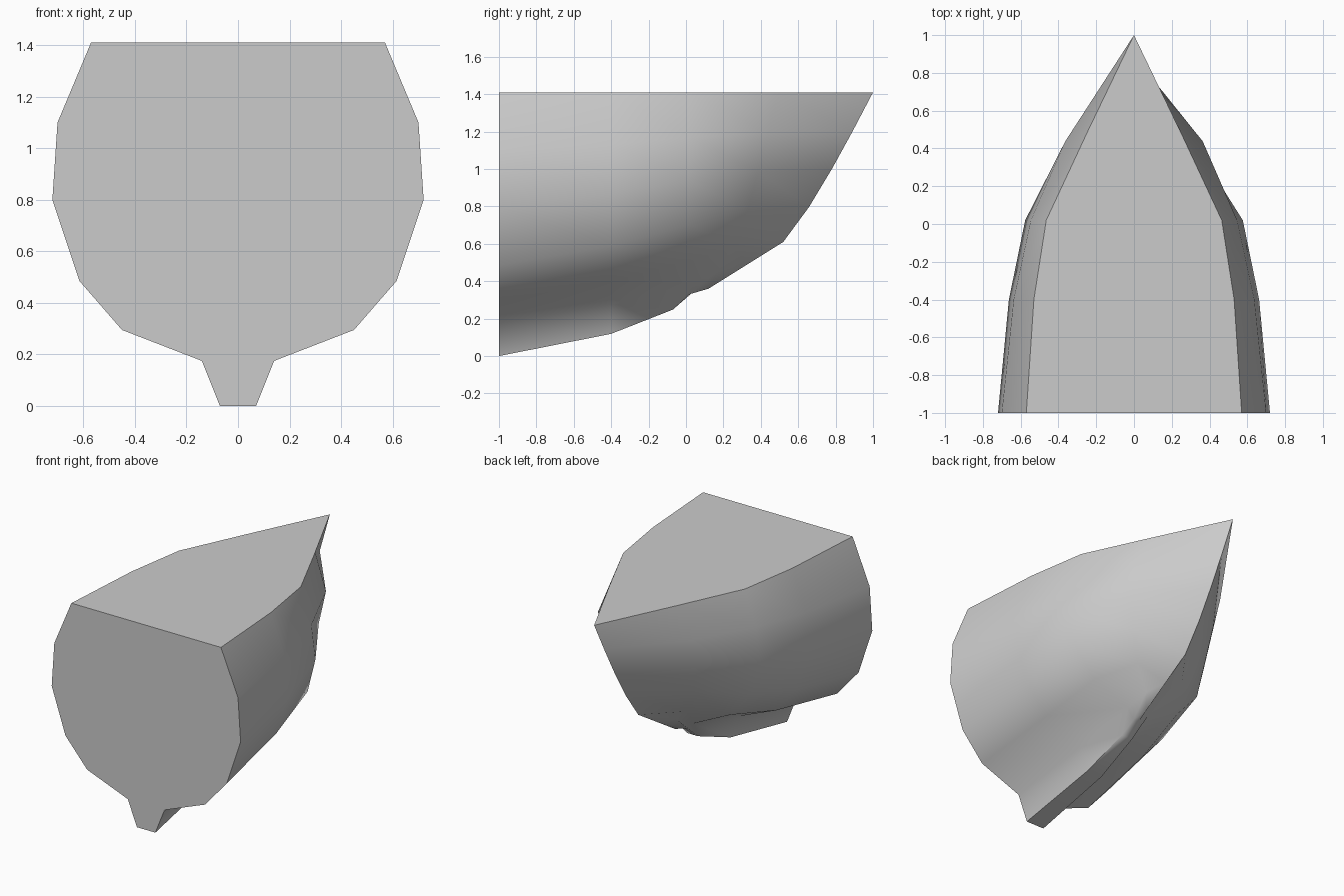
import bpy
import bmesh
import math

# Remove the default object only
cube = bpy.data.objects.get("Cube")
if cube:
    bpy.data.objects.remove(cube, do_unlink=True)


def make_material(name, value):
    material = bpy.data.materials.new(name)
    material.use_nodes = True
    colour = (value, value, value, 1.0)
    material.diffuse_color = colour
    material.node_tree.nodes["Principled BSDF"].inputs["Base Color"].default_value = colour
    return material


def lerp(start, end, factor):
    return start + (end - start) * factor


# Strakes from the deck edge down to the keel. Each one holds:
# transom (half width, height), stem (y, height), midship y,
# and the width ratio at the three inner stations
STRAKES = [
    ((0.57, 1.41), (1.0, 1.41), 0.02, (0.93, 0.815, 0.43)),
    ((0.70, 1.10), (0.89, 1.20), 0.02, (0.91, 0.78, 0.52)),
    ((0.72, 0.80), (0.78, 1.00), 0.02, (0.92, 0.80, 0.48)),
    ((0.615, 0.485), (0.66, 0.80), 0.02, (0.93, 0.84, 0.46)),
    ((0.45, 0.295), (0.52, 0.61), 0.02, (0.91, 0.78, 0.42)),
    ((0.14, 0.175), (0.32, 0.485), 0.04, (0.80, 0.60, 0.30)),
    ((0.07, 0.0), (0.12, 0.36), -0.07, (0.85, 0.60, 0.30)),
]
RISE = (0.0, 0.33, 0.69, 0.92, 1.0)   # how far each station has risen to the stem


def strake_points(transom, stem, mid_y, ratios):
    """Points of one strake, running from the transom to the stem."""
    width, low = transom
    stem_y, high = stem
    lengths = (-1.0, -0.4, mid_y, lerp(mid_y, stem_y, 0.48), stem_y)
    widths = (1.0, *ratios, 0.0)
    return [(width * w, y, lerp(low, high, t))
            for w, y, t in zip(widths, lengths, RISE)]


def build_hull():
    bm = bmesh.new()
    left = [strake_points(*strake) for strake in STRAKES]
    right = [[(-x, y, z) for x, y, z in strake] for strake in reversed(left)]
    grid = [[bm.verts.new(point) for point in strake] for strake in left + right]

    # Planking between neighbouring strakes, round under the keel
    for upper, lower in zip(grid, grid[1:]):
        for i in range(len(RISE) - 1):
            bm.faces.new((upper[i], lower[i], lower[i + 1], upper[i + 1]))

    # Flat transom and flat deck
    bm.faces.new([strake[0] for strake in grid])
    bm.faces.new(grid[0] + grid[-1][::-1])

    # Close the stem and tidy the surface
    bmesh.ops.remove_doubles(bm, verts=bm.verts[:], dist=0.0005)
    bmesh.ops.recalc_face_normals(bm, faces=bm.faces[:])

    mesh = bpy.data.meshes.new("hull")
    bm.to_mesh(mesh)
    bm.free()
    hull = bpy.data.objects.new("hull", mesh)
    bpy.context.collection.objects.link(hull)
    return hull


hull = build_hull()
hull.data.materials.append(make_material("light grey", 0.6))

# Smooth planking with crisp deck, transom and stem edges
bpy.ops.object.select_all(action="DESELECT")
hull.select_set(True)
bpy.context.view_layer.objects.active = hull
bpy.ops.object.shade_smooth_by_angle(angle=math.radians(58))
